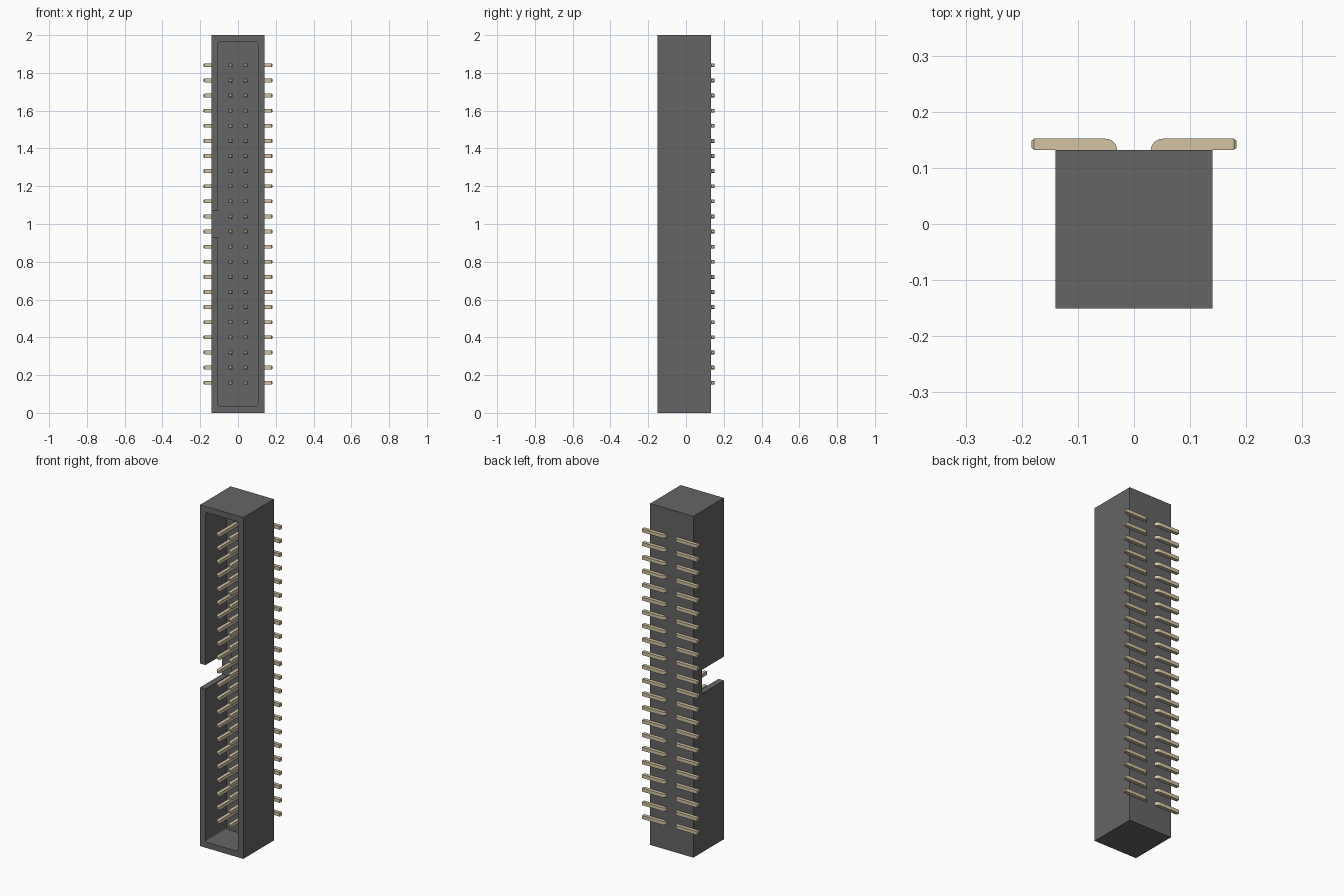
import bpy, bmesh, math

if "Cube" in bpy.data.objects:
    bpy.data.objects.remove(bpy.data.objects["Cube"])

FRONT, BACK = -0.151, 0.132      # housing depth range
PITCH, ROWS = 0.08, 22


def material(name, color):
    m = bpy.data.materials.new(name)
    m.diffuse_color = (*color, 1)
    m.use_nodes = True
    m.node_tree.nodes["Principled BSDF"].inputs["Base Color"].default_value = m.diffuse_color
    return m


def add_object(name, bm, mat=None):
    bmesh.ops.recalc_face_normals(bm, faces=bm.faces)
    me = bpy.data.meshes.new(name)
    bm.to_mesh(me)
    bm.free()
    ob = bpy.data.objects.new(name, me)
    bpy.context.collection.objects.link(ob)
    if mat:
        me.materials.append(mat)
    return ob


def box(name, lo, hi, mat=None, round_y=0):
    bm = bmesh.new()
    bmesh.ops.create_cube(bm, size=1)
    for v in bm.verts:
        v.co = [(a + b) / 2 + c * (b - a) for a, b, c in zip(lo, hi, v.co)]
    if round_y:
        edges = [e for e in bm.edges
                 if abs(e.verts[0].co.y - e.verts[1].co.y) > 1e-4]
        bmesh.ops.bevel(bm, geom=edges, offset=round_y, segments=4,
                        profile=0.5, affect='EDGES')
    return add_object(name, bm, mat)


plastic = material("dark_plastic", (0.13, 0.13, 0.13))
metal = material("pale_gold", (0.66, 0.55, 0.36))

# Shrouded housing: open at the front, with a keying slot in the left wall
housing = box("housing", (-0.14, FRONT, 0), (0.14, BACK, 2), plastic)
cavity = box("cavity_cutter", (-0.105, -0.25, 0.034), (0.105, 0.045, 1.966),
             round_y=0.012)
slot = box("slot_cutter", (-0.2, -0.25, 0.93), (-0.075, 0.052, 1.07))
for cutter in (cavity, slot):
    mod = housing.modifiers.new(cutter.name, 'BOOLEAN')
    mod.operation = 'DIFFERENCE'
    mod.solver = 'EXACT'
    mod.object = cutter
    cutter.hide_render = True
    cutter.hide_set(True)

# Bent pin: stations of (outer point, inner point, half height)
T = 0.01
stations = [((0.034, -0.131), (0.046, -0.131), 0.006),
            ((0.03, -0.125), (0.05, -0.125), T)]
cx, cy = 0.051, BACK - 0.001
for i in range(7):
    a = math.pi - i * math.pi / 12
    c, s = math.cos(a), math.sin(a)
    stations.append(((cx + 0.021 * c, cy + 0.021 * s),
                     (cx + 0.001 * c, cy + 0.001 * s), T))
stations += [((0.178, BACK + 0.02), (0.178, BACK), T),
             ((0.183, BACK + 0.016), (0.183, BACK + 0.004), 0.006)]

bm = bmesh.new()
z0 = 1 - PITCH * (ROWS - 1) / 2
rings = [[bm.verts.new((*p, z0 + h)) for p, h in
          ((o, -t), (n, -t), (n, t), (o, t))] for o, n, t in stations]
for r, q in zip(rings, rings[1:]):
    for k in range(4):
        j = (k + 1) % 4
        bm.faces.new((r[k], r[j], q[j], q[k]))
bm.faces.new(rings[0])
bm.faces.new(rings[-1])
pins = add_object("contact_pins", bm, metal)

# Two mirrored columns of pins repeated up the housing
mirror = pins.modifiers.new("columns", 'MIRROR')
mirror.use_axis[0] = True
mirror.use_clip = False
array = pins.modifiers.new("rows", 'ARRAY')
array.count = ROWS
array.use_relative_offset = False
array.use_constant_offset = True
array.constant_offset_displace = (0, 0, PITCH)

# Smooth the bends, keep the edges sharp
bpy.ops.object.select_all(action='DESELECT')
pins.select_set(True)
bpy.context.view_layer.objects.active = pins
bpy.ops.object.shade_smooth_by_angle(angle=math.radians(30))
